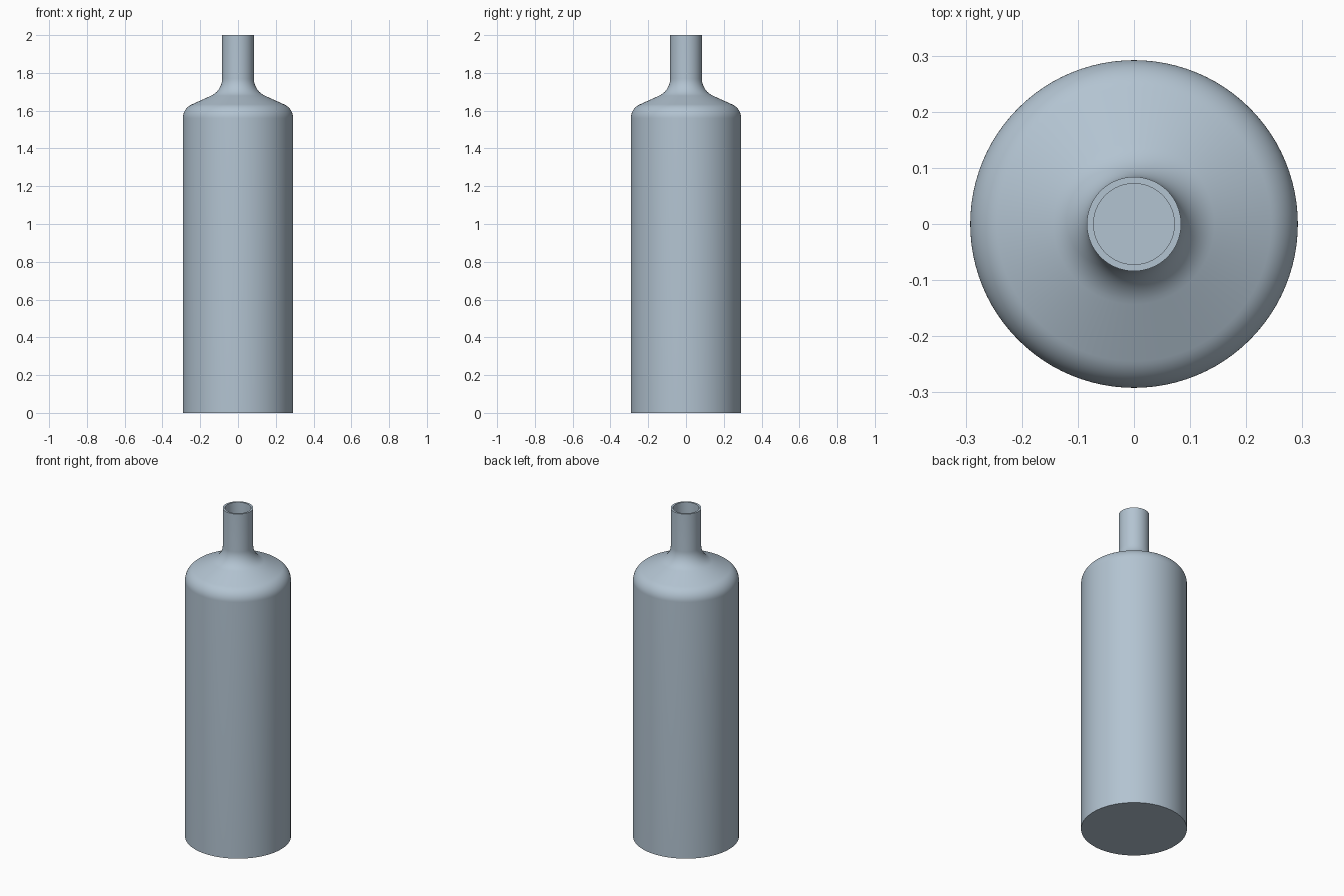
import bpy, bmesh, math

cube = bpy.data.objects.get("Cube")
if cube:
    bpy.data.objects.remove(cube, do_unlink=True)

SEGMENTS = 96
HEIGHT = 2.0
WALL = 0.012
BODY_R, BODY_TOP, SHOULDER_R = 0.292, 1.56, 0.08
NECK_R, NECK_BASE, FILLET_R = 0.084, 1.77, 0.10
TURN = math.radians(66)


def wall_profile(inset, bottom):
    """Radius and height points from the base up to the mouth."""
    steps = 12
    points = [(0, bottom), (BODY_R - inset, bottom)]
    # Convex shoulder arc
    r = SHOULDER_R - inset
    for i in range(steps + 1):
        a = TURN * i / steps
        points.append((BODY_R - SHOULDER_R + r * math.cos(a),
                       BODY_TOP + r * math.sin(a)))
    # Concave arc into the neck
    r = FILLET_R + inset
    for i in range(steps, -1, -1):
        a = TURN * i / steps
        points.append((NECK_R + FILLET_R - r * math.cos(a),
                       NECK_BASE - r * math.sin(a)))
    points.append((NECK_R - inset, HEIGHT))
    return points


# Glass colour
glass = bpy.data.materials.new("blue_grey")
glass.use_nodes = True
colour = (0.45, 0.55, 0.64, 1)
glass.diffuse_color = colour
glass.node_tree.nodes["Principled BSDF"].inputs["Base Color"].default_value = colour

# Hollow bottle: outer wall, rim and inner wall turned around z
profile = wall_profile(0, 0) + wall_profile(WALL, WALL)[::-1]
bm = bmesh.new()
verts = [bm.verts.new((r, 0, z)) for r, z in profile]
edges = [bm.edges.new(pair) for pair in zip(verts, verts[1:])]
bmesh.ops.spin(bm, geom=verts + edges, cent=(0, 0, 0), axis=(0, 0, 1),
               angle=math.tau, steps=SEGMENTS, use_duplicate=False)
bmesh.ops.remove_doubles(bm, verts=bm.verts, dist=0.0001)
bmesh.ops.recalc_face_normals(bm, faces=bm.faces)
mesh = bpy.data.meshes.new("bottle")
bm.to_mesh(mesh)
bm.free()
mesh.materials.append(glass)

bottle = bpy.data.objects.new("bottle", mesh)
bpy.context.collection.objects.link(bottle)
bpy.ops.object.select_all(action="DESELECT")
bottle.select_set(True)
bpy.context.view_layer.objects.active = bottle
bpy.ops.object.shade_smooth_by_angle(angle=math.radians(30))
